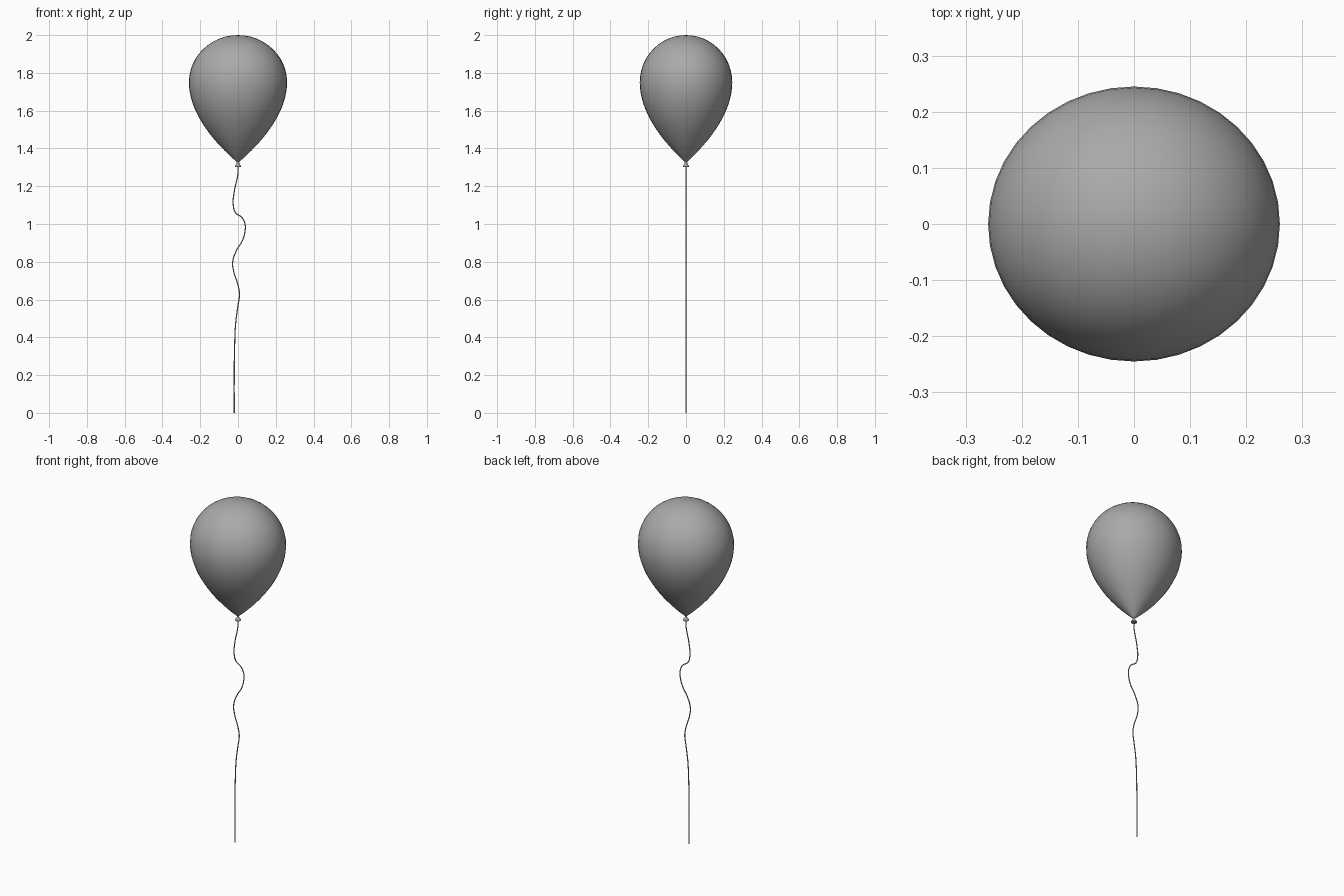
import bpy
import bmesh
import math
from mathutils import Vector
from mathutils.geometry import interpolate_bezier

cube = bpy.data.objects.get("Cube")
if cube:
    bpy.data.objects.remove(cube, do_unlink=True)

RX, RY = 0.26, 0.245      # balloon half widths
MID, TOP = 1.75, 2.0      # widest height and crown
TIP = 1.33                # neck height
SIDES = 40


def make_material(name, rgb):
    mat = bpy.data.materials.new(name)
    mat.use_nodes = True
    colour = (*rgb, 1)
    mat.diffuse_color = colour
    mat.node_tree.nodes["Principled BSDF"].inputs["Base Color"].default_value = colour
    return mat


def revolve(name, profile, sides, rx, ry, mat):
    """Elliptical lathe around z; profile is (radius factor, z), radius 0 closes to a pole."""
    bm = bmesh.new()
    rings = []
    for r, z in profile:
        if r == 0:
            rings.append([bm.verts.new((0, 0, z))])
        else:
            angles = [math.tau * i / sides for i in range(sides)]
            rings.append([bm.verts.new((rx * r * math.cos(a), ry * r * math.sin(a), z))
                          for a in angles])
    for upper, lower in zip(rings, rings[1:]):
        for i in range(sides):
            j = (i + 1) % sides
            corners = [upper[i % len(upper)], lower[i % len(lower)],
                       lower[j % len(lower)], upper[j % len(upper)]]
            bm.faces.new(list(dict.fromkeys(corners)))
    bmesh.ops.recalc_face_normals(bm, faces=bm.faces)
    mesh = bpy.data.meshes.new(name)
    bm.to_mesh(mesh)
    bm.free()
    mesh.materials.append(mat)
    mesh.shade_smooth()
    obj = bpy.data.objects.new(name, mesh)
    bpy.context.collection.objects.link(obj)
    return obj


grey = make_material("balloon grey", (0.4, 0.4, 0.4))

# Balloon body: rounded crown, then a curve tapering to the neck
crown = [(math.sin(a), MID + (TOP - MID) * math.cos(a))
         for a in (math.pi / 2 * i / 12 for i in range(12))]
taper = interpolate_bezier(Vector((1, 0)), Vector((1, 0.38)),
                           Vector((0.5, 0.75)), Vector((0.03, 1)), 18)
body = crown + [(p.x, MID - (MID - TIP) * p.y) for p in taper]
revolve("balloon_body", body, SIDES, RX, RY, grey)

# Tied neck with a small flared lip
neck = [(0.45, TIP + 0.002), (0.4, 1.323), (0.6, 1.316), (1, 1.308),
        (1, 1.303), (0.6, 1.304), (0, 1.31)]
revolve("neck_lip", neck, 16, 0.016, 0.016, grey)

# Wavy string hanging from the neck
path = [(0, 1.312), (0, 1.27), (-0.02, 1.17), (-0.025, 1.1), (-0.013, 1.06),
        (0.02, 1.035), (0.036, 1.005), (0.037, 0.96), (0.022, 0.91),
        (-0.008, 0.86), (-0.028, 0.8), (-0.023, 0.75), (-0.001, 0.68),
        (0.008, 0.63), (0, 0.57), (-0.012, 0.48), (-0.018, 0.35),
        (-0.02, 0.2), (-0.02, 0)]
curve = bpy.data.curves.new("string", "CURVE")
curve.dimensions = "3D"
curve.bevel_depth = 0.003
curve.bevel_resolution = 2
curve.resolution_u = 6
curve.use_fill_caps = True
spline = curve.splines.new("BEZIER")
spline.bezier_points.add(len(path) - 1)
for point, (x, z) in zip(spline.bezier_points, path):
    point.co = (x, 0, z)
    point.handle_left_type = point.handle_right_type = "AUTO"
curve.materials.append(grey)
string = bpy.data.objects.new("string", curve)
bpy.context.collection.objects.link(string)
bpy.context.view_layer.objects.active = string
string.select_set(True)
bpy.ops.object.convert(target="MESH")
